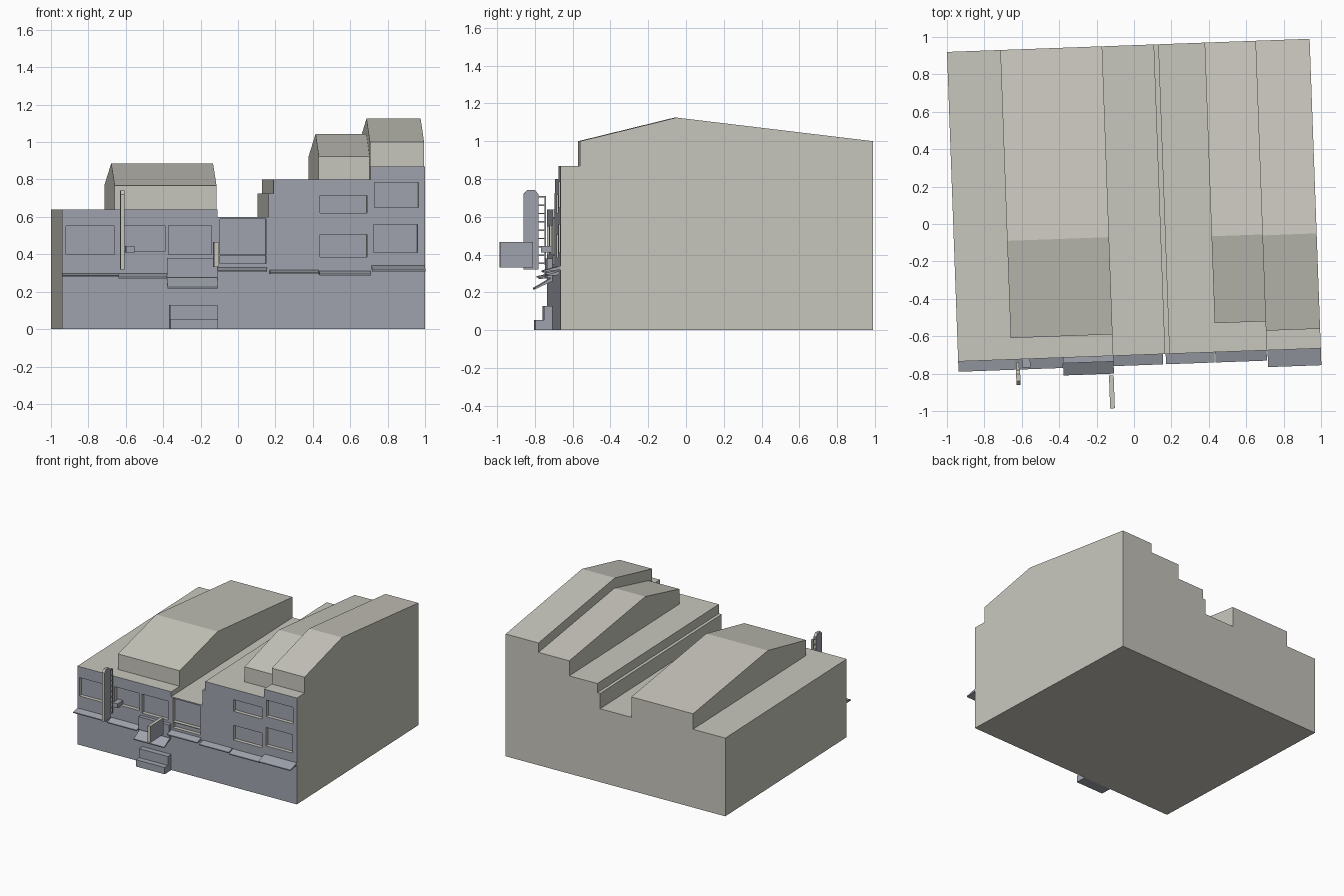
import bpy, bmesh, math
from mathutils import Matrix, Vector

old = bpy.data.objects.get("Cube")
if old:
    bpy.data.objects.remove(old, do_unlink=True)

# The plan is turned slightly; local x runs along the facade, local y into the depth
PLACE = Matrix.Translation((-0.94, -0.735, 0)) @ Matrix.Rotation(math.radians(2.07), 4, "Z")
WIDTH, DEPTH = 1.94, 1.656


def material(name, colour):
    m = bpy.data.materials.new(name)
    m.use_nodes = True
    m.diffuse_color = (*colour, 1)
    bsdf = next(n for n in m.node_tree.nodes if n.type == "BSDF_PRINCIPLED")
    bsdf.inputs["Base Color"].default_value = (*colour, 1)
    return m


STONE = material("warm_stone", (0.58, 0.57, 0.51))
GREY = material("blue_grey_facade", (0.35, 0.37, 0.42))


def add_prism(bm, points, start, end, along):
    """Extrude a profile: (y, z) points along x, or (x, z) points along y."""
    def place(p, t):
        return Vector((t, p[0], p[1])) if along == "x" else Vector((p[0], t, p[1]))
    a = [bm.verts.new(place(p, start)) for p in points]
    b = [bm.verts.new(place(p, end)) for p in points]
    faces = [bm.faces.new(a), bm.faces.new(b[::-1])]
    n = len(points)
    for i in range(n):
        j = (i + 1) % n
        faces.append(bm.faces.new((a[j], a[i], b[i], b[j])))
    bmesh.ops.recalc_face_normals(bm, faces=faces)


def add_box(bm, x0, x1, y0, y1, z0, z1):
    add_prism(bm, [(y0, z0), (y1, z0), (y1, z1), (y0, z1)], x0, x1, "x")


def finish(name, bm, is_grey):
    """Turn the bmesh into an object, painting grey the faces whose normal passes the rule."""
    bm.normal_update()
    for f in bm.faces:
        f.material_index = int(is_grey(f.normal))
    mesh = bpy.data.meshes.new(name)
    bm.to_mesh(mesh)
    bm.free()
    mesh.materials.append(STONE)
    mesh.materials.append(GREY)
    ob = bpy.data.objects.new(name, mesh)
    bpy.context.scene.collection.objects.link(ob)
    ob.matrix_world = PLACE
    return ob


def all_grey(n):
    return True


def sides_grey(n):
    return abs(n.x) > 0.5


def no_grey(n):
    return False


# Stepped main block, grey on the front only
bm = bmesh.new()
outline = [(0, 0), (WIDTH, 0), (WIDTH, 0.87), (1.65, 0.87), (1.65, 0.8), (1.13, 0.8),
           (1.13, 0.725), (1.105, 0.725), (1.105, 0.6), (0.83, 0.6), (0.83, 0.64), (0, 0.64)]
add_prism(bm, outline, 0, DEPTH, "y")
block = finish("terrace_block", bm, lambda n: n.y < -0.5)

# Recessed windows: x range, z range
windows = [(0.02, 0.28, 0.4, 0.55), (0.33, 0.55, 0.415, 0.555), (0.57, 0.8, 0.4, 0.555),
           (0.845, 1.09, 0.4, 0.59), (0.845, 1.09, 0.35, 0.394),
           (1.38, 1.63, 0.62, 0.715), (1.38, 1.63, 0.385, 0.505),
           (1.67, 1.905, 0.65, 0.785), (1.665, 1.9, 0.41, 0.56)]
bm = bmesh.new()
for x0, x1, z0, z1 in windows:
    add_box(bm, x0, x1, -0.05, 0.03, z0, z1)
cutter = finish("window_cutter", bm, lambda n: n.y > 0.5)
cutter.hide_render = True
cut = block.modifiers.new("windows", "BOOLEAN")
cut.operation = "DIFFERENCE"
cut.solver = "EXACT"
cut.object = cutter
bpy.context.view_layer.update()
cut_mesh = bpy.data.meshes.new_from_object(block.evaluated_get(bpy.context.evaluated_depsgraph_get()))
block.modifiers.clear()
block.data = cut_mesh
bpy.data.objects.remove(cutter, do_unlink=True)

# Pitched roofs: x range, front y, ridge y, base z, eaves z, ridge z
roofs = {"left_roof": (0.285, 0.83, 0.115, 0.635, 0.64, 0.767, 0.885),
         "middle_roof": (1.378, 1.65, 0.155, 0.62, 0.8, 0.923, 1.043),
         "right_roof": (1.65, WIDTH, 0.105, 0.615, 0.87, 1.0, 1.125)}
for name, (x0, x1, front, ridge, base, eaves, top) in roofs.items():
    bm = bmesh.new()
    add_prism(bm, [(front, base), (DEPTH, base), (DEPTH, eaves), (ridge, top), (front, eaves)],
              x0, x1, "x")
    finish(name, bm, no_grey)

# Thin sloping awnings: x range, reach, low z, high z
awnings = [(0, 0.3, 0.055, 0.282, 0.298), (0.3, 0.56, 0.055, 0.275, 0.297),
           (0.56, 0.83, 0.095, 0.22, 0.28), (0.83, 1.095, 0.055, 0.31, 0.33),
           (1.11, 1.37, 0.055, 0.3, 0.316), (1.375, 1.65, 0.055, 0.29, 0.312),
           (1.655, WIDTH, 0.09, 0.312, 0.34)]
bm = bmesh.new()
for x0, x1, reach, low, high in awnings:
    add_prism(bm, [(0, high), (-reach, low + 0.004), (-reach, low - 0.004), (0, high - 0.02)],
              x0, x1, "x")
finish("awnings", bm, all_grey)

# Entrance: box above the canopy and two steps
bm = bmesh.new()
add_box(bm, 0.56, 0.83, -0.03, 0, 0.275, 0.38)
finish("entrance_box", bm, all_grey)
bm = bmesh.new()
add_prism(bm, [(0, 0), (-0.09, 0), (-0.09, 0.055), (-0.045, 0.055), (-0.045, 0.128), (0, 0.128)],
          0.575, 0.83, "x")
finish("entrance_steps", bm, all_grey)

# Tall hanging sign with clipped top corners
bm = bmesh.new()
add_prism(bm, [(-0.137, 0.32), (-0.057, 0.32), (-0.057, 0.72), (-0.078, 0.742),
               (-0.116, 0.742), (-0.137, 0.72)], 0.307, 0.329, "x")
finish("tall_sign", bm, sides_grey)

# Ladder-like bracket holding the tall sign
bm = bmesh.new()
add_box(bm, 0.311, 0.325, -0.026, -0.018, 0.345, 0.71)
for i in range(9):
    z = 0.35 + i * 0.044
    add_box(bm, 0.311, 0.325, -0.058, -0.022, z, z + 0.007)
finish("sign_bracket", bm, sides_grey)

# Small box on the wall beside the tall sign
bm = bmesh.new()
add_box(bm, 0.34, 0.385, -0.045, 0.03, 0.41, 0.445)
finish("wall_box", bm, all_grey)

# Square sign projecting over the entrance
bm = bmesh.new()
add_box(bm, 0.803, 0.828, -0.28, -0.105, 0.332, 0.466)
finish("square_sign", bm, sides_grey)
